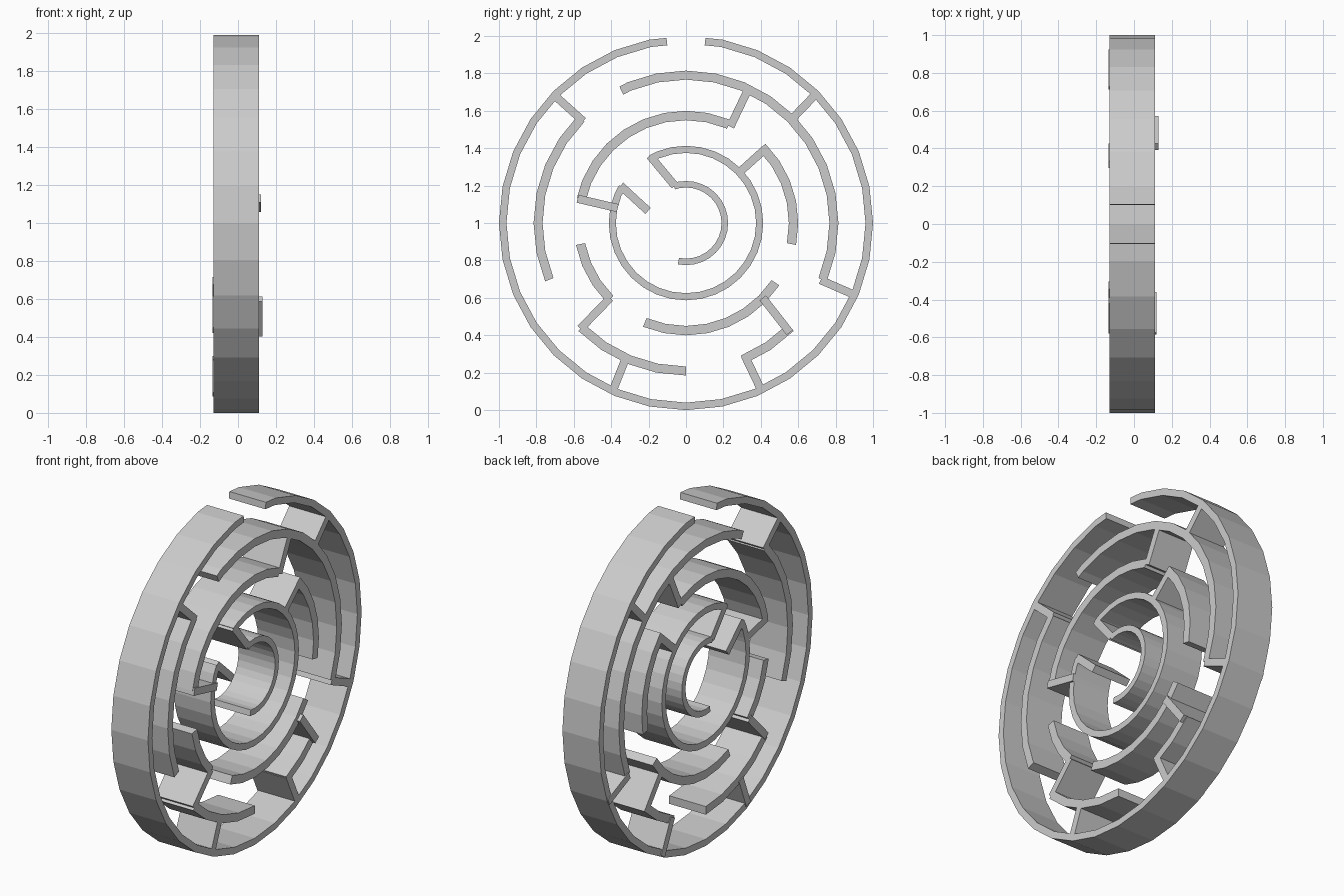
import bpy, bmesh, math

if "Cube" in bpy.data.objects:
    bpy.data.objects.remove(bpy.data.objects["Cube"])

STEP = 11.25          # every ring is a 32-sided polygon
X0, X1 = -0.13, 0.11  # depth of the maze


def prism(name, loop_a, loop_b, x0, x1):
    """Strip between two matching (y, z) lines, extruded along x."""
    bm = bmesh.new()
    rows = [[bm.verts.new(v) for v in ((x0, a[0], a[1]), (x1, a[0], a[1]),
                                       (x1, b[0], b[1]), (x0, b[0], b[1]))]
            for a, b in zip(loop_a, loop_b)]
    for p, q in zip(rows, rows[1:]):
        for i in range(4):
            j = (i + 1) % 4
            bm.faces.new((p[i], p[j], q[j], q[i]))
    bm.faces.new(rows[0])
    bm.faces.new(rows[-1])
    bmesh.ops.recalc_face_normals(bm, faces=bm.faces)
    me = bpy.data.meshes.new(name)
    bm.to_mesh(me)
    bm.free()
    ob = bpy.data.objects.new(name, me)
    bpy.context.collection.objects.link(ob)


def on_polygon(r, deg):
    off = deg % STEP - STEP / 2
    rr = r * math.cos(math.radians(STEP / 2)) / math.cos(math.radians(off))
    t = math.radians(deg)
    return rr * math.cos(t), 1 + rr * math.sin(t)


def arc(name, r_in, r_out, a0, a1):
    k = math.floor(a0 / STEP) + 1
    angles = [a0]
    while k * STEP < a1 - 0.01:
        angles.append(k * STEP)
        k += 1
    angles.append(a1)
    prism(name, [on_polygon(r_in, a) for a in angles],
          [on_polygon(r_out, a) for a in angles], X0, X1)


def wall(name, p, q, x0=X0, x1=X1, w=0.043):
    dy, dz = q[0] - p[0], q[1] - p[1]
    n = math.hypot(dy, dz)
    oy, oz = -dz / n * w / 2, dy / n * w / 2
    prism(name, [(p[0] + oy, p[1] + oz), (q[0] + oy, q[1] + oz)],
          [(p[0] - oy, p[1] - oz), (q[0] - oy, q[1] - oz)], x0, x1)


# Concentric ring arcs, angles from +y towards +z
arc("outer_ring", 0.96, 1.0, 96, 444)
R2, R3, R4, R5 = (0.767, 0.815), (0.55, 0.6), (0.375, 0.413), (0.19, 0.225)
arc("second_ring_left", *R2, 135, 202.5)
arc("second_ring_top", *R2, -22.5, 116)
arc("second_ring_lower_left", *R2, 225, 270)
arc("second_ring_lower_right", *R2, 292.5, 315)
arc("third_ring_top", *R3, 66.5, 167)
arc("third_ring_right", *R3, -11.25, 45)
arc("third_ring_left", *R3, 191.25, 225)
arc("third_ring_bottom", *R3, 247.5, 326.25)
arc("fourth_ring", *R4, 150.5, 479)
arc("inner_ring", *R5, -101.25, 108)

# Straight walls joining the rings
wall("wall_upper_left", (-0.70, 1.68), (-0.55, 1.545))
wall("wall_upper_right", (0.69, 1.685), (0.57, 1.56))
wall("wall_right", (0.72, 0.695), (0.915, 0.61), -0.135)
wall("wall_top_inner", (0.325, 1.70), (0.237, 1.515))
wall("wall_left_inner", (-0.58, 1.13), (-0.365, 1.08), X0, 0.12)
wall("wall_right_inner", (0.428, 1.40), (0.295, 1.28))
wall("wall_lower_left_inner", (-0.405, 0.60), (-0.565, 0.435), -0.135)
wall("wall_lower_left_outer", (-0.325, 0.27), (-0.393, 0.10), -0.135)
wall("wall_lower_right_outer", (0.315, 0.29), (0.408, 0.095), -0.135)
wall("wall_lower_right_inner", (0.41, 0.60), (0.555, 0.415), X0, 0.13)
wall("wall_centre_top", (-0.193, 1.36), (-0.06, 1.20))
wall("wall_centre_left", (-0.35, 1.20), (-0.203, 1.065))
